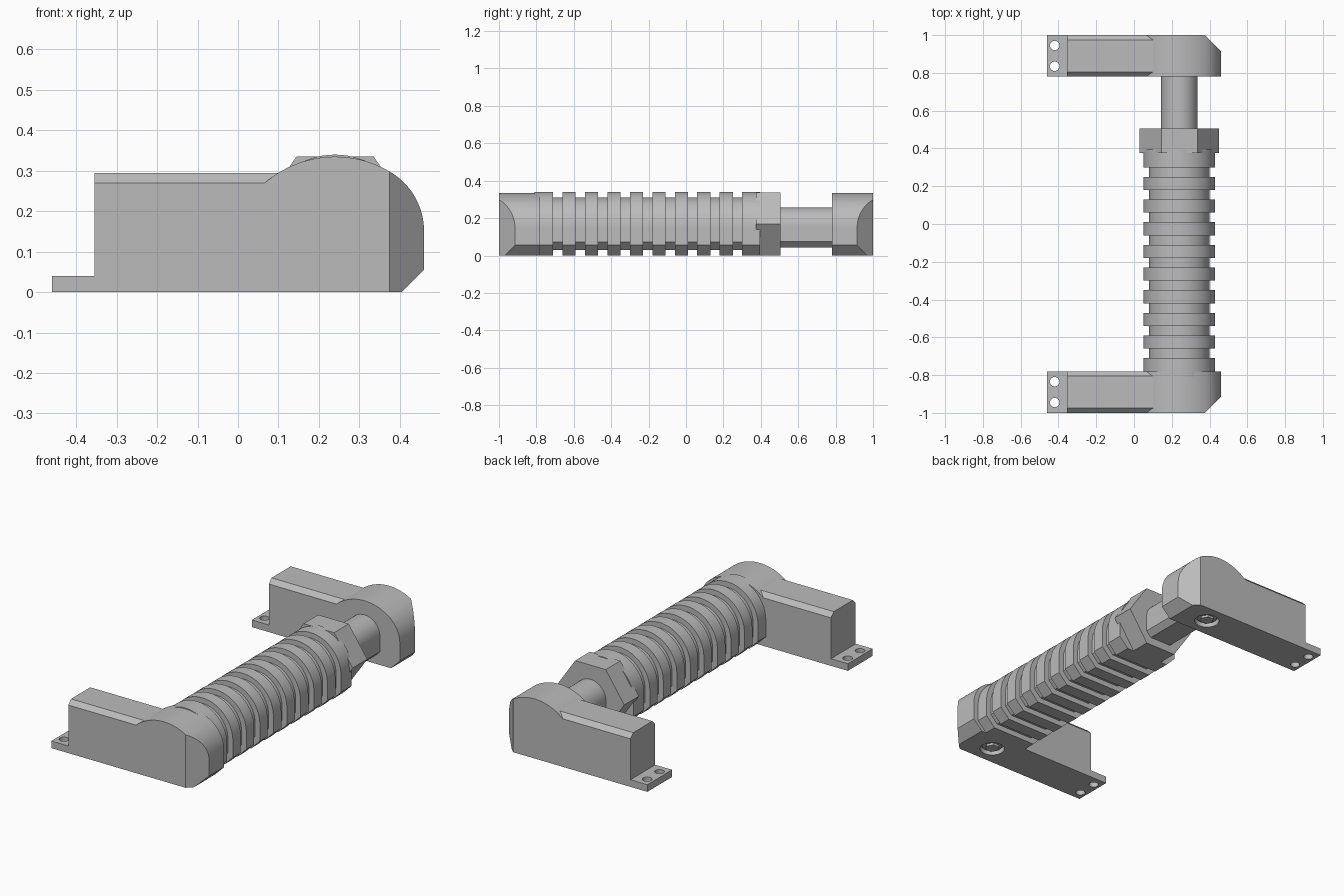
import bpy, bmesh
from math import cos, sin, pi, radians
from mathutils import Vector

cube = bpy.data.objects.get("Cube")
if cube:
    bpy.data.objects.remove(cube, do_unlink=True)

grey = bpy.data.materials.new("plain_grey")
grey.use_nodes = True
colour = (0.5, 0.5, 0.5, 1)
grey.diffuse_color = colour
grey.node_tree.nodes["Principled BSDF"].inputs["Base Color"].default_value = colour

AXIS = 0.24  # x of the grip axis


def loft(name, rings, cut=None):
    """Skin a list of rings, cap both ends, optionally slice by a plane."""
    bm = bmesh.new()
    loops = [[bm.verts.new(p) for p in ring] for ring in rings]
    for a, b in zip(loops, loops[1:]):
        for i in range(len(a)):
            j = (i + 1) % len(a)
            bm.faces.new((a[i], a[j], b[j], b[i]))
    bm.faces.new(loops[0])
    bm.faces.new(loops[-1])
    bmesh.ops.recalc_face_normals(bm, faces=bm.faces)
    if cut:
        geom = bm.verts[:] + bm.edges[:] + bm.faces[:]
        res = bmesh.ops.bisect_plane(bm, geom=geom, plane_co=cut[0], plane_no=cut[1],
                                     clear_outer=True)
        edges = [e for e in res["geom_cut"] if isinstance(e, bmesh.types.BMEdge)]
        bmesh.ops.edgeloop_fill(bm, edges=edges)
        bmesh.ops.recalc_face_normals(bm, faces=bm.faces)
    mesh = bpy.data.meshes.new(name)
    bm.to_mesh(mesh)
    bm.free()
    mesh.materials.append(grey)
    obj = bpy.data.objects.new(name, mesh)
    bpy.context.collection.objects.link(obj)
    return obj


def activate(obj):
    bpy.ops.object.select_all(action='DESELECT')
    obj.select_set(True)
    bpy.context.view_layer.objects.active = obj


def smooth(obj):
    activate(obj)
    bpy.ops.object.shade_smooth_by_angle(angle=radians(25))


def along_y(profile, y):
    return [(x, y, z) for x, z in profile]


def arc(cx, cz, r, start, end, n):
    return [(cx + r * cos(radians(start + (end - start) * i / n)),
             cz + r * sin(radians(start + (end - start) * i / n))) for i in range(n + 1)]


def disc(x, y, z0, z1, r, sides=32):
    ring = [(x + r * cos(2 * pi * i / sides), y + r * sin(2 * pi * i / sides))
            for i in range(sides)]
    return [[(a, b, z) for a, b in ring] for z in (z0, z1)]


def d_section(r, cz, bottom, chamfer):
    """Round top, straight sides, chamfered flat bottom."""
    base = [(AXIS - r, bottom + chamfer), (AXIS - r + chamfer, bottom),
            (AXIS + r - chamfer, bottom), (AXIS + r, bottom + chamfer)]
    return arc(AXIS, cz, r, 0, 180, 40) + base


# End brackets: foot, arm and rounded head in one outline
outline = [(-0.46, 0), (-0.46, 0.04), (-0.355, 0.04), (-0.355, 0.27)]
outline += arc(AXIS, 0.07, 0.265, 131, 58, 20)
outline += arc(0.29, 0.151, 0.17, 58, 0, 14)[1:]
outline += [(0.46, 0.055), (0.405, 0)]

for side, label in ((-1, "front"), (1, "back")):
    bracket = loft(label + "_bracket",
                   [along_y(outline, side * 0.78), along_y(outline, side)],
                   (Vector((0.375, side, 0)), Vector((1, side, 0))))
    mid = side * 0.89
    # Screw holes in the foot and a pocket under the head
    cutters = [loft("hole_cutter", disc(-0.42, mid + d, -0.1, 0.1, 0.025))
               for d in (-0.055, 0.055)]
    cutters.append(loft("pocket_cutter", disc(AXIS, mid, -0.1, 0.03, 0.065)))
    activate(bracket)
    for cutter in cutters:
        cutter.hide_render = True
        mod = bracket.modifiers.new("cut", 'BOOLEAN')
        mod.operation = 'DIFFERENCE'
        mod.solver = 'EXACT'
        mod.object = cutter
        bpy.ops.object.modifier_apply(modifier=mod.name)
        bpy.data.objects.remove(cutter, do_unlink=True)
    smooth(bracket)

    # Chamfered top of the arm
    ridge = [(mid - 0.11, 0.27), (mid - 0.085, 0.295),
             (mid + 0.085, 0.295), (mid + 0.11, 0.27)]
    loft(label + "_arm_ridge", [[(x, y, z) for y, z in ridge] for x in (-0.355, 0.15)])

    # Recessed bolt
    smooth(loft(label + "_washer", disc(AXIS, mid, 0.016, 0.035, 0.052)))
    loft(label + "_bolt_head", disc(AXIS, mid, 0.003, 0.035, 0.038, 6))

# Ribbed grip
rib = d_section(0.19, 0.15, 0, 0.055)
groove = d_section(0.16, 0.15, 0.03, 0.043)
rings = [along_y(rib, -0.81)]
for k in range(9):
    start = -0.71 + 0.12 * k
    for section, y in ((rib, start), (groove, start), (groove, start + 0.05),
                       (rib, start + 0.05)):
        rings.append(along_y(section, y))
rings.append(along_y(rib, 0.395))
smooth(loft("ribbed_grip", rings))

# Six-sided nut and plain shaft
half = [(0.21, 0.168), (0.095, 0.336), (-0.095, 0.336)]
nut = [(AXIS + x, z) for x, z in half] + [(AXIS - x, 0.336 - z) for x, z in half]
loft("hex_nut", [along_y(nut, 0.375), along_y(nut, 0.505)])
shaft = d_section(0.096, 0.16, 0.044, 0.03)
smooth(loft("shaft", [along_y(shaft, 0.48), along_y(shaft, 0.8)]))
